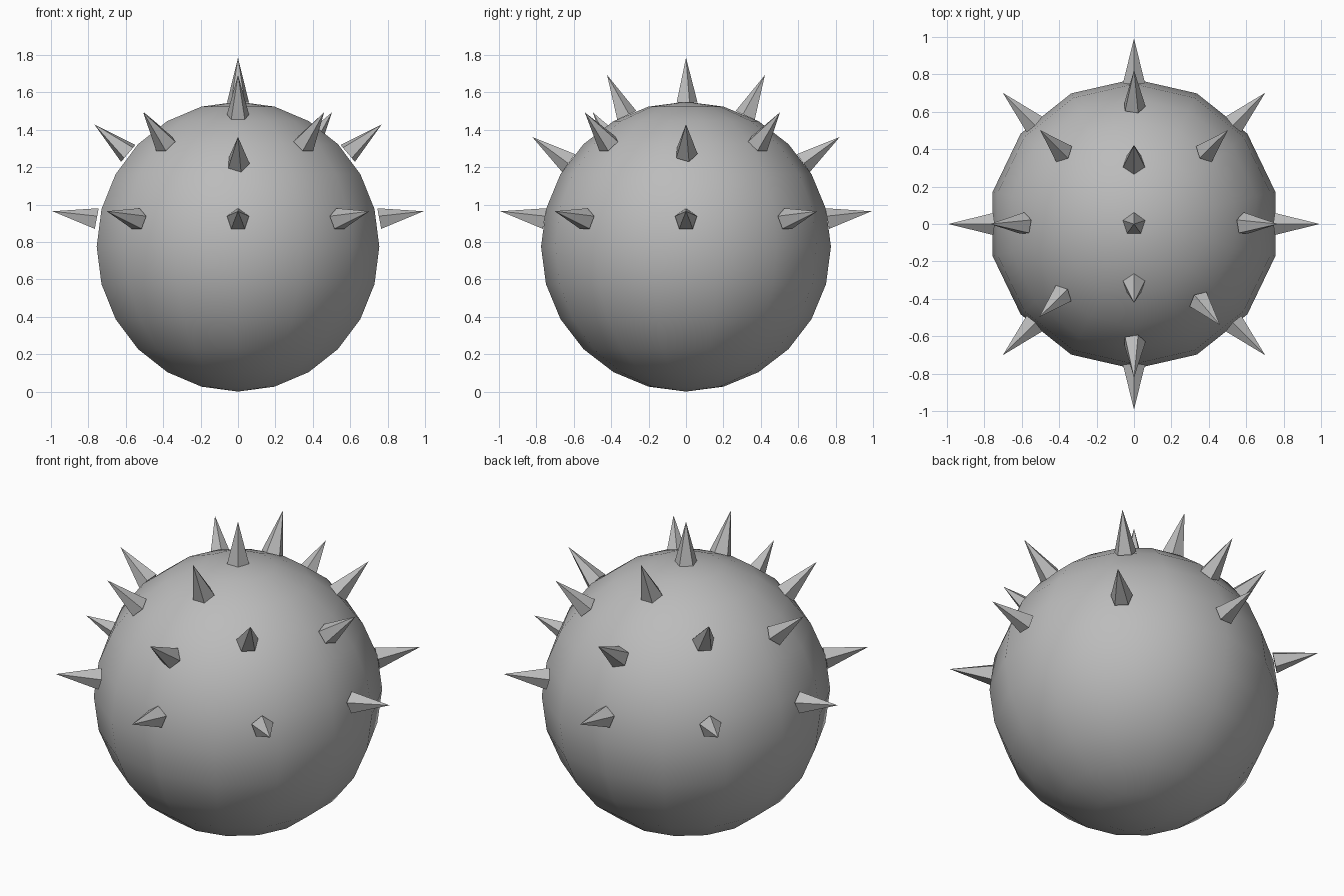
import bpy, bmesh, math
from mathutils import Vector, Matrix

if "Cube" in bpy.data.objects:
    bpy.data.objects.remove(bpy.data.objects["Cube"])

R = 0.775                      # body radius, also height of its centre
CENTRE = Vector((0, 0, R))

grey = bpy.data.materials.new("mid grey")
grey.diffuse_color = (0.5, 0.5, 0.5, 1)
grey.use_nodes = True
grey.node_tree.nodes["Principled BSDF"].inputs["Base Color"].default_value = grey.diffuse_color


def add_object(name, bm, smooth=False):
    mesh = bpy.data.meshes.new(name)
    for f in bm.faces:
        f.smooth = smooth
    bm.to_mesh(mesh)
    bm.free()
    mesh.materials.append(grey)
    obj = bpy.data.objects.new(name, mesh)
    bpy.context.collection.objects.link(obj)
    return obj


def spike(name, azimuth, elevation, twist=0):
    """Five-sided cone pointing straight out of the body."""
    a, e = math.radians(azimuth), math.radians(elevation)
    out = Vector((math.cos(e) * math.cos(a), math.cos(e) * math.sin(a), math.sin(e)))
    up = Vector((0, 1, 0)) if elevation > 89 else Vector((0, 0, 1))
    up = (up - out * up.dot(out)).normalized()
    side = up.cross(out)
    t = math.radians(90 + twist)
    bm = bmesh.new()
    ring = [bm.verts.new(CENTRE + out * 0.77 + 0.062 *
                         (side * math.cos(t + i * math.tau / 5) + up * math.sin(t + i * math.tau / 5)))
            for i in range(5)]
    tip = bm.verts.new(CENTRE + out * 1.01)
    bm.faces.new(ring[::-1])
    for i in range(5):
        bm.faces.new((ring[i], ring[(i + 1) % 5], tip))
    add_object(name, bm)


# Round body
bm = bmesh.new()
bmesh.ops.create_uvsphere(bm, u_segments=14, v_segments=12, radius=R,
                          matrix=Matrix.Translation(CENTRE))
add_object("body", bm, smooth=True)

# Lower ring of eight spikes
for i in range(8):
    spike(f"lower_spike_{i + 1}", i * 45, 10.8)

# Middle ring: front and back, sides, diagonals
spike("front_spike", -90, 35.5, -21)
spike("back_spike", 90, 35.5, 21)
spike("right_spike", 0, 40.4, -21)
spike("left_spike", 180, 40.4, 21)
for i, az in enumerate((45, 135, 224.5, -49.6)):
    spike(f"diagonal_spike_{i + 1}", az, 45.3)

# Crown spikes
spike("upper_front_spike", -90, 65.3)
spike("upper_back_spike", 90, 65.3)
spike("top_spike", 0, 90)
